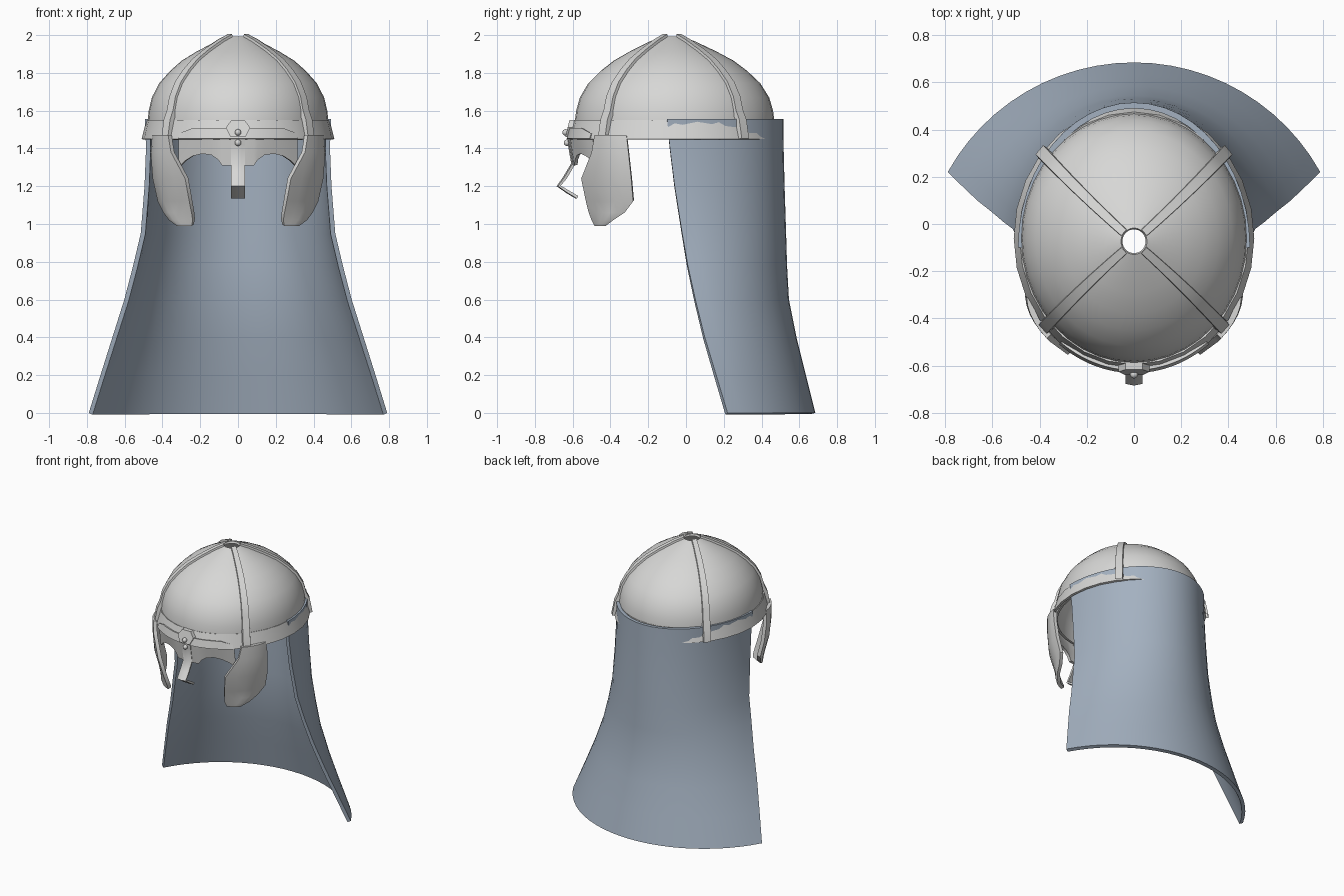
import bpy, bmesh
from math import sin, cos, pi, radians
from mathutils import Vector

if "Cube" in bpy.data.objects:
    bpy.data.objects.remove(bpy.data.objects["Cube"])

CENTRE = Vector((0, -0.06, 1.3))


def material(name, rgb):
    m = bpy.data.materials.new(name)
    m.use_nodes = True
    m.diffuse_color = (*rgb, 1)
    m.node_tree.nodes["Principled BSDF"].inputs["Base Color"].default_value = (*rgb, 1)
    return m


STEEL = material("pale_steel", (0.68, 0.68, 0.67))
CLOTH = material("blue_grey_mail", (0.37, 0.44, 0.53))


def finish(name, bm, mat, thick=0, angle=40):
    """Turn a bmesh into a smooth object, with optional inward thickness."""
    mesh = bpy.data.meshes.new(name)
    bm.to_mesh(mesh)
    bm.free()
    mesh.materials.append(mat)
    ob = bpy.data.objects.new(name, mesh)
    bpy.context.collection.objects.link(ob)
    bpy.ops.object.select_all(action='DESELECT')
    ob.select_set(True)
    bpy.context.view_layer.objects.active = ob
    if thick:
        mod = ob.modifiers.new("thickness", 'SOLIDIFY')
        mod.thickness = thick
        mod.offset = -1
        bpy.ops.object.modifier_apply(modifier=mod.name)
    bpy.ops.object.shade_smooth_by_angle(angle=radians(angle))
    return ob


def sheet(name, rows, mat, thick=0, closed=False, angle=40):
    """Skin a grid of points, facing away from the middle of the helmet."""
    bm = bmesh.new()
    grid = [[bm.verts.new(p) for p in row] for row in rows]
    n = len(grid[0])
    for a, b in zip(grid, grid[1:]):
        for i in range(n if closed else n - 1):
            j = (i + 1) % n
            bm.faces.new((a[i], a[j], b[j], b[i]))
    bm.normal_update()
    if sum(f.normal.dot(f.calc_center_median() - CENTRE) * f.calc_area() for f in bm.faces) < 0:
        bmesh.ops.reverse_faces(bm, faces=bm.faces[:])
    return finish(name, bm, mat, thick, angle)


def ring(a, b, z, angles, cy=-0.06):
    return [(a * cos(t), cy + b * sin(t), z) for t in angles]


def turn(n):
    return [2 * pi * i / n for i in range(n)]


# Dome with a round hole at the crown
PROFILE = [(1, 1.46), (1, 1.53), (.985, 1.6), (.95, 1.67), (.87, 1.745), (.75, 1.81),
           (.62, 1.865), (.45, 1.915), (.25, 1.965), (.115, 1.992)]


def dome_point(r, z, t):
    return Vector((.48 * r * cos(t), -.06 - .015 * (1 - r) + (.48 + .05 * r) * r * sin(t), z))


sheet("dome", [[dome_point(r, z, t) for t in turn(40)] for r, z in PROFILE],
      STEEL, .015, True)

# Flared rim band
sheet("rim_band", [ring(.51, .565, 1.45, turn(28)), ring(.485, .535, 1.55, turn(28))],
      STEEL, .015, True)

# Four raised ribs from the crown down over the rim
for label, deg in (("back_left", 40), ("back_right", 140),
                   ("front_right", 222), ("front_left", 318)):
    t = radians(deg)
    side = Vector((-sin(t), cos(t), 0))
    rows = []
    for r, z in [(1.065, 1.452), (1.03, 1.55)] + PROFILE[2:]:
        p = dome_point(r, z, t)
        out = (p - Vector((0, -.06, 1.45))).normalized()
        w = .018 + .011 * r
        rows.append([p + side * w * s + out * h
                     for s, h in ((-1, -.012), (-.85, .013), (.85, .013), (1, -.012))])
    sheet("rib_" + label, rows, STEEL)

# Neck curtain: height, half width, front y, back y, half angle of the arc
LEVELS = [(1.555, .492, -.10, .515, 90), (1.4, .487, -.085, .517, 90),
          (1.2, .495, -.06, .522, 89), (.95, .515, -.02, .53, 86),
          (.78, .555, .01, .535, 82), (.6, .602, .05, .545, 77),
          (.4, .665, .10, .585, 71), (.2, .728, .16, .635, 66), (0, .79, .22, .685, 61)]
rows = []
for z, hw, yf, yb, deg in LEVELS:
    h = radians(deg)
    arc = [h * (i / 12 - 1) for i in range(25)]
    rows.append([(hw * sin(t) / sin(h), yf + (yb - yf) * (cos(t) - cos(h)) / (1 - cos(h)), z)
                 for t in arc])
sheet("neck_curtain", rows, CLOTH, .025)

# Brow band on the front of the rim, tapering at its ends
brow = [radians(-90 + 38 * (i / 12 - 1)) for i in range(25)]
top, low = [], []
for i, t in enumerate(brow):
    k = min(1, (1 - abs(i / 12 - 1)) * 4)
    top += ring(.505, .56, 1.48 + .027 * k, [t])
    low += ring(.515, .572, 1.452, [t])
sheet("brow_band", [low, top], STEEL, .02)

# Brow plate with an arch over each eye: distance from middle, lower edge
ARCH = [(0, 1.31), (.085, 1.31), (.105, 1.34), (.14, 1.365), (.19, 1.372),
        (.24, 1.36), (.28, 1.335), (.315, 1.30)]
xs = [(-x, z) for x, z in reversed(ARCH[1:])] + ARCH
rows = []
for k in (0, .5, 1):
    row = []
    for x, z in xs:
        a, b = .50 - .012 * k, .56 - .02 * k
        row.append((x, -.06 - b * (1 - (x / a) ** 2) ** .5, 1.455 + (z - 1.455) * k))
    rows.append(row)
sheet("brow_plate", rows, STEEL, .018)

# Bent nose guard
NOSE = [(-.632, 1.5), (-.625, 1.42), (-.608, 1.32), (-.65, 1.25), (-.685, 1.2),
        (-.635, 1.165), (-.585, 1.135)]
sheet("nose_guard", [[(x, y + abs(x) * .2, z) for x in (-.036, -.018, 0, .018, .036)]
                     for y, z in NOSE], STEEL, .015)

# Pointed bracket above the nose guard
bm = bmesh.new()
face = bm.faces.new([bm.verts.new((x, -.637 + (z - 1.47) * .25, z)) for x, z in
                     ((-.04, 1.46), (.04, 1.46), (.065, 1.51), (.035, 1.55), (-.035, 1.55),
                      (-.065, 1.51))])
new = bmesh.ops.extrude_face_region(bm, geom=[face])["geom"]
bmesh.ops.translate(bm, vec=(0, .04, 0), verts=[v for v in new if isinstance(v, bmesh.types.BMVert)])
bmesh.ops.recalc_face_normals(bm, faces=bm.faces[:])
finish("nose_bracket", bm, STEEL)

# Two rivets
for label, y, z in (("upper", -.638, 1.485), ("lower", -.63, 1.43)):
    bm = bmesh.new()
    bmesh.ops.create_uvsphere(bm, u_segments=12, v_segments=8, radius=.017)
    bmesh.ops.translate(bm, vec=(0, y, z), verts=bm.verts[:])
    finish("rivet_" + label, bm, STEEL)

# Cheek guards: height, front y, back y, front x, back x
CHEEK = [(1.47, -.485, -.315, .37, .455), (1.38, -.50, -.305, .355, .462),
         (1.24, -.555, -.29, .28, .452), (1.12, -.53, -.28, .258, .425),
         (1.06, -.515, -.325, .246, .395), (1.02, -.50, -.385, .24, .365),
         (.99, -.485, -.425, .245, .325)]
for label, s in (("left", 1), ("right", -1)):
    rows = []
    for z, yf, yb, xf, xb in CHEEK:
        rows.append([(s * (xf + (xb - xf) * (k + .9 * k * (1 - k))), yf + (yb - yf) * k, z)
                     for k in (0, .2, .4, .6, .8, 1)])
    sheet("cheek_guard_" + label, rows, STEEL, .025)
